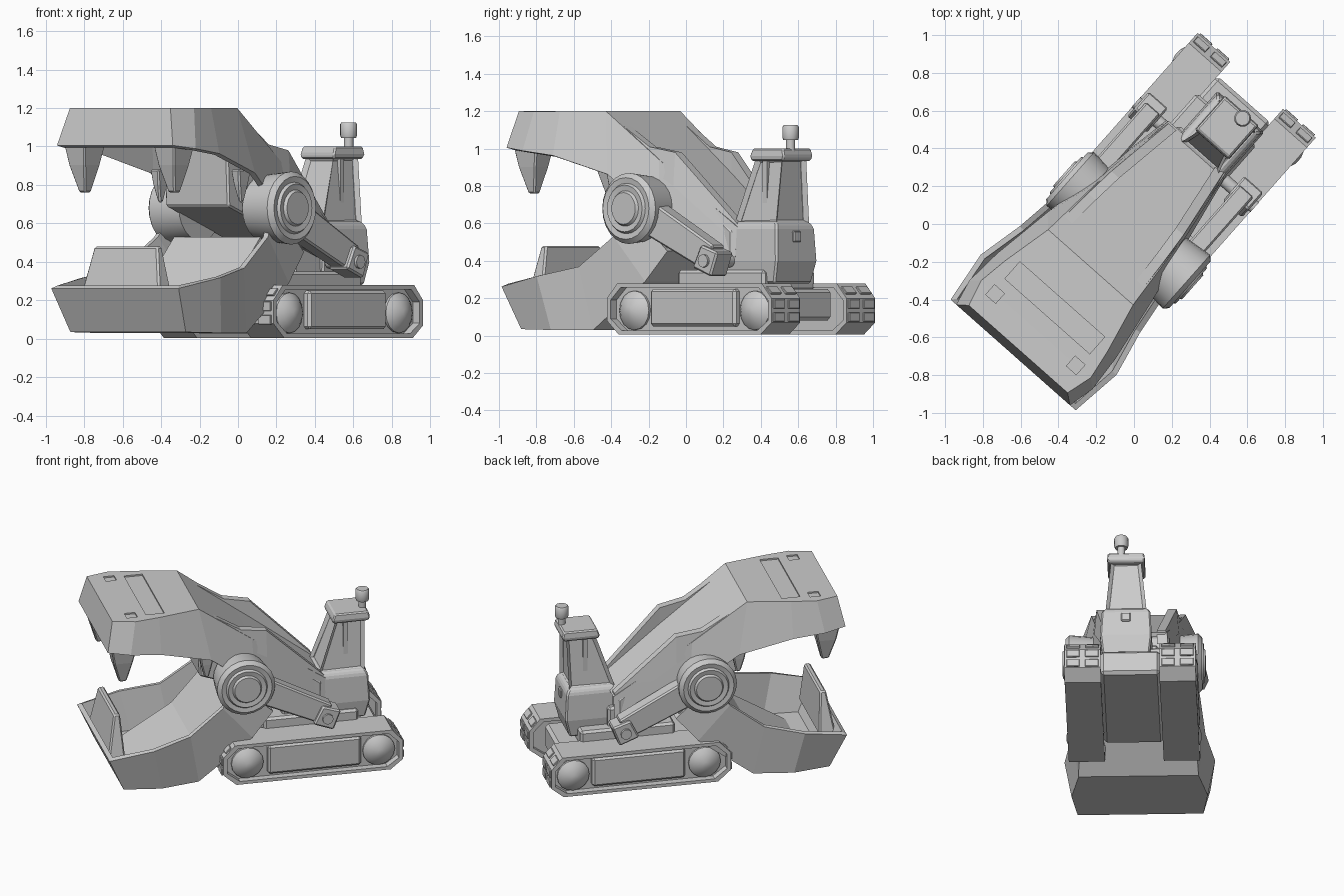
import bpy, bmesh, math
from mathutils import Matrix

if "Cube" in bpy.data.objects:
    bpy.data.objects.remove(bpy.data.objects["Cube"])

# Local frame: x = sideways, y = backwards, z = up; whole machine is turned about z
TURN = Matrix.Rotation(math.radians(-41.5), 4, 'Z')


def make(name, verts, faces, bevel=0.0):
    bm = bmesh.new()
    vs = [bm.verts.new(v) for v in verts]
    for f in faces:
        bm.faces.new([vs[i] for i in f])
    bmesh.ops.recalc_face_normals(bm, faces=bm.faces)
    me = bpy.data.meshes.new(name)
    bm.to_mesh(me)
    bm.free()
    ob = bpy.data.objects.new(name, me)
    bpy.context.collection.objects.link(ob)
    ob.matrix_world = TURN
    if bevel:
        b = ob.modifiers.new("bevel", 'BEVEL')
        b.width, b.segments, b.limit_method = bevel, 1, 'ANGLE'
    return ob


def loft(name, sections, closed=True, start=True, end=True, bevel=0.0):
    n = len(sections[0])
    verts = [v for s in sections for v in s]
    faces = []
    for k in range(len(sections) - 1):
        for i in range(n if closed else n - 1):
            j = (i + 1) % n
            faces.append((k*n + i, k*n + j, (k+1)*n + j, (k+1)*n + i))
    if start:
        faces.append(tuple(range(n)))
    if end:
        faces.append(tuple(range(len(verts) - n, len(verts))))
    return make(name, verts, faces, bevel)


def prism(name, profile, x0, x1, bevel=0.0):
    return loft(name, [[(x, y, z) for y, z in profile] for x in (x0, x1)], bevel=bevel)


def rect(x0, x1, y0, y1, z):
    return [(x0, y0, z), (x1, y0, z), (x1, y1, z), (x0, y1, z)]


def box(name, x0, x1, y0, y1, z0, z1, bevel=0.0):
    return loft(name, [rect(x0, x1, y0, y1, z0), rect(x0, x1, y0, y1, z1)], bevel=bevel)


def smooth(ob):
    bpy.ops.object.select_all(action='DESELECT')
    bpy.context.view_layer.objects.active = ob
    ob.select_set(True)
    bpy.ops.object.shade_smooth_by_angle(angle=math.radians(35))


def circle(n):
    return [(math.cos(2*math.pi*i/n), math.sin(2*math.pi*i/n)) for i in range(n)]


def lathe_x(name, y, z, steps, n=24):
    smooth(loft(name, [[(x, y + r*c, z + r*s) for c, s in circle(n)] for x, r in steps]))


def lathe_z(name, x, y, steps, n=12):
    smooth(loft(name, [[(x + r*c, y + r*s, z) for c, s in circle(n)] for z, r in steps]))


def shell(name, rows, thick, dx):
    # open trough: each row gives edge y, z, half width, then base y, z, half width
    secs = [[(dx - wa, ya, za), (dx - wb, yb, zb), (dx + wb, yb, zb), (dx + wa, ya, za)]
            for ya, za, wa, yb, zb, wb in rows]
    ob = loft(name, secs, closed=False, end=False)
    m = ob.modifiers.new("wall", 'SOLIDIFY')
    m.thickness, m.offset, m.use_even_offset = thick, 0, True
    return ob


JX = -0.02  # jaws sit slightly off centre

# Upper jaw and boom
upper = shell("upper_jaw", [(-.93, 1.0, .39, -.89, 1.185, .34), (-.80, .985, .42, -.76, 1.185, .375),
                            (-.60, .96, .405, -.60, 1.185, .35), (-.26, .86, .35, -.33, 1.185, .29),
                            (.05, .62, .29, .02, .93, .26), (.52, .42, .20, .52, .57, .19)], .03, JX)
for nm, x0, x1, y0, y1 in (("slot", -.30, .30, -.67, -.55), ("left_vent", -.32, -.25, -.80, -.73),
                           ("right_vent", .25, .32, -.80, -.73)):
    cut = box(nm + "_cutter", JX + x0, JX + x1, y0, y1, 1.19, 1.26)
    cut.hide_render = True
    cut.display_type = 'WIRE'
    b = upper.modifiers.new(nm, 'BOOLEAN')
    b.object, b.operation, b.solver = cut, 'DIFFERENCE', 'EXACT'
prism("throat_block", [(-.32, 1.16), (-.30, .69), (.08, .55), (.5, .40), (.5, .56)],
      JX - .22, JX + .22, .01)

# Bucket-shaped lower jaw
shell("lower_jaw", [(-.93, .27, .43, -.83, .05, .39), (-.66, .32, .465, -.6, .045, .42),
                    (-.41, .37, .41, -.35, .045, .37), (-.19, .53, .38, 0, .30, .35),
                    (-.10, .68, .34, .14, .46, .33)], .03, JX)
# Front tooth plate and sloping bucket floor
loft("lower_tooth_plate", [rect(JX - .28, JX + .28, -.91, -.80, .2),
                           rect(JX - .22, JX + .22, -.86, -.82, .48)], bevel=.01)
prism("bucket_ramp", [(-.72, .06), (-.34, .06), (.02, .33), (-.14, .53), (-.36, .28)],
      JX - .3, JX + .3)


def tooth(name, x, y, w, d, top, tip):
    loft(name, [rect(x - w, x + w, y - d, y + d, top),
                rect(x - .75*w, x + .75*w, y - .75*d, y + .7*d, (top*.55 + tip*.45)),
                rect(x - .3*w, x + .3*w, y - .25*d, y + .3*d, tip)], bevel=.008)


for s, side in ((-1, "left"), (1, "right")):
    # Raised boom rails
    loft(side + "_boom_rail", [[(JX + s*(w + o), y, z) for o, z in
                                ((-.05, zt), (.005, zt), (.02, zb), (-.05, zb))]
                               for y, zt, zb, w in ((-.34, 1.2, 1.15, .285), (-.04, 1.01, .9, .265),
                                                    (.13, .98, .8, .25), (.52, .60, .5, .19))])
    # Fangs
    tooth(side + "_fang", JX + s*.31, -.83, .075, .085, 1.02, .76)
    tooth(side + "_back_tooth", JX + s*.28, -.27, .03, .05, .88, .71)

    # Pivot drum with stepped rings
    lathe_x(side + "_pivot_drum", -.045, .68,
            [(s*x, r) for x, r in ((.22, .17), (.31, .18), (.41, .19), (.435, .165), (.43, .135),
                                   (.445, .125), (.44, .095), (.455, .085))])
    # Lift strut and its end bracket
    prism(side + "_lift_strut", [(-.06, .76), (.12, .70), (.53, .48), (.46, .35), (.02, .55), (-.12, .62)],
          s*.28, s*.38, .01)
    prism(side + "_strut_bracket", [(.40, .365), (.46, .485), (.58, .445), (.53, .315)],
          s*.27, s*.405, .01)
    lathe_x(side + "_bracket_pin", .49, .40, [(s*.2, .035), (s*.42, .035)], 12)

    # Track belt: outer loop with recessed sides
    loop = [(-.195, .20), (-.195, .08), (-.11, .005), (.90, .005), (.98, .07), (.98, .20),
            (.91, .28), (-.12, .28)]
    inner = [(.395 + (y - .395)*.955, .14 + (z - .14)*.84) for y, z in loop]
    xa, xb = s*.187, s*.418
    loft(side + "_track_belt", [[(x, y, z) for y, z in p] for x, p in
                                ((s*.22, inner), (xa, inner), (xa, loop), (xb, loop),
                                 (xb, inner), (s*.37, inner))])
    # Raised cleats on the track ends
    for k, (y, z, tilt) in enumerate(((.98, .10, 0), (.98, .17, 0), (.945, .24, -45),
                                      (-.195, .10, 0), (-.195, .17, 0), (-.157, .24, 45))):
        for part, x0, x1 in (("outer", .32, .405), ("inner", .20, .285)):
            c = box(f"{side}_{part}_cleat_{k}", s*x0, s*x1, -.01, .01, -.025, .025, .003)
            c.matrix_world = TURN @ Matrix.Translation((0, y, z)) @ \
                Matrix.Rotation(math.radians(-tilt), 4, 'X')
    # Side frame and wheels
    box(side + "_track_frame", s*.25, s*.41, .10, .71, .05, .25, .015)
    for nm, y in (("front", -.03), ("rear", .83)):
        lathe_x(f"{side}_{nm}_wheel", y, .135,
                [(s*.25, .10), (s*.385, .105), (s*.41, .075), (s*.43, .02)], 16)

# Chassis between the tracks, and turntable deck
box("chassis", -.19, .19, -.02, .88, .08, .25, .02)
box("deck", -.21, .21, .12, .74, .24, .35, .015)
box("boom_mount", -.17, .17, .25, .55, .33, .48, .015)

# Cab base, tower with inset windows, and roof
CX = .03
loft("cab_base", [rect(CX - .15, CX + .15, .46, .79, .28), rect(CX - .165, CX + .165, .45, .82, .40),
                  rect(CX - .155, CX + .155, .47, .81, .58), rect(CX - .135, CX + .135, .50, .79, .61)],
     bevel=.01)
tower = loft("cab_tower", [rect(CX - .13, CX + .13, .49, .79, .60), rect(CX - .095, CX + .095, .61, .80, .95)])
bm = bmesh.new()
bm.from_mesh(tower.data)
walls = [f for f in bm.faces if abs(f.normal.z) < .8]
bmesh.ops.inset_individual(bm, faces=walls, thickness=.028, depth=-.022)
bm.to_mesh(tower.data)
bm.free()
loft("cab_roof", [rect(CX - .115, CX + .115, .59, .82, .935), rect(CX - .12, CX + .12, .585, .83, .96),
                  rect(CX - .115, CX + .115, .60, .82, 1.0)], bevel=.008)
for s in (-1, 1):
    box("window_bar", CX + s*.085 - .012, CX + s*.085 + .012, .66, .69, .60, .94)
box("rear_hatch", CX - .03, CX + .03, .79, .825, .50, .56, .006)

# Exhaust
lathe_z("exhaust", .06, .80, [(.98, .025), (1.045, .025), (1.045, .04), (1.06, .045),
                              (1.115, .045), (1.125, .038)])
